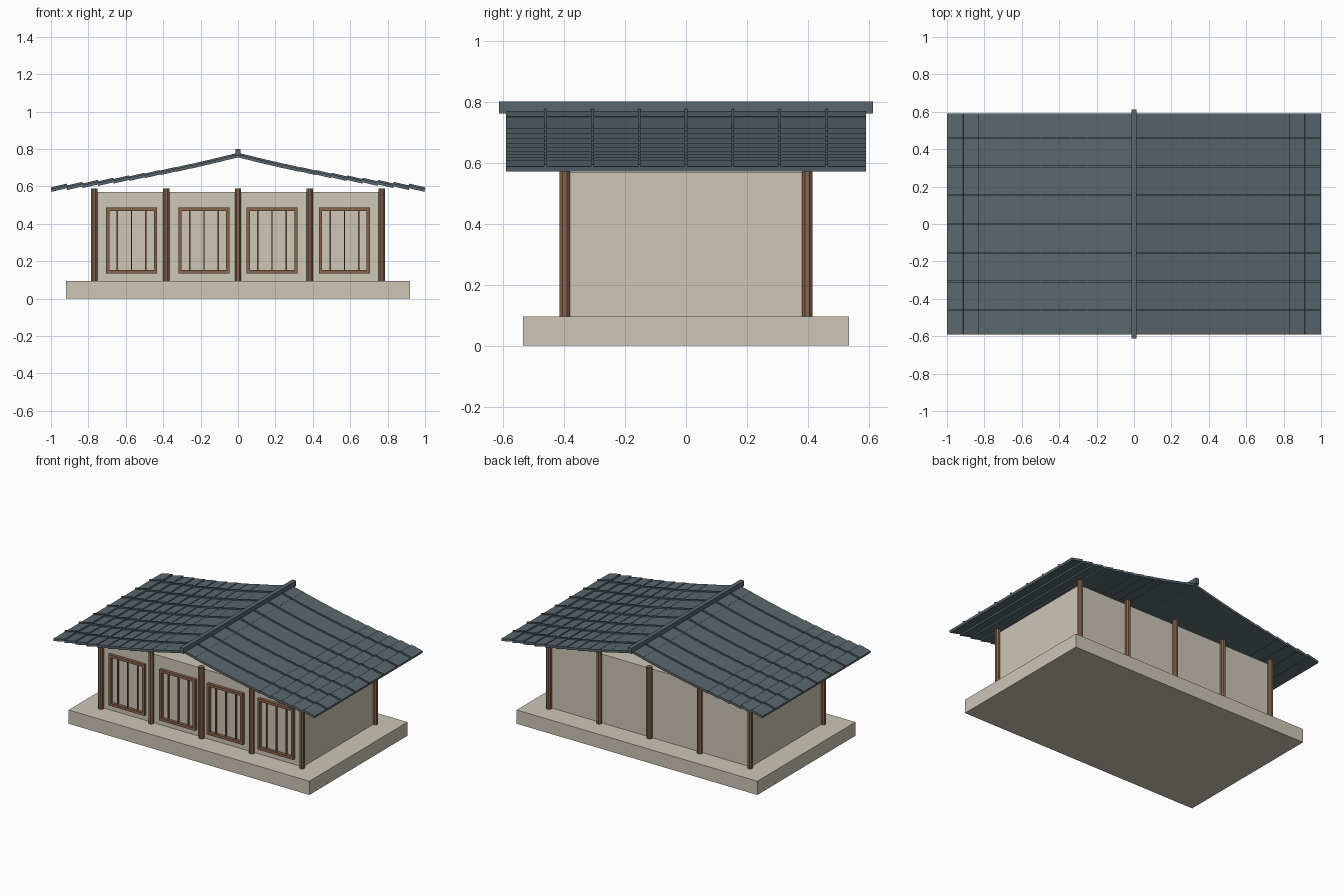
import bpy, bmesh, math
from mathutils import Matrix, Vector

if "Cube" in bpy.data.objects:
    bpy.data.objects.remove(bpy.data.objects["Cube"])


def material(name, rgb):
    m = bpy.data.materials.new(name)
    m.diffuse_color = (*rgb, 1)
    m.use_nodes = True
    m.node_tree.nodes["Principled BSDF"].inputs["Base Color"].default_value = m.diffuse_color
    return m


PLASTER = material("plaster", (0.61, 0.57, 0.47))
WOOD = material("wood", (0.25, 0.13, 0.07))
TILE = material("tile", (0.10, 0.135, 0.155))


def finish(name, bm, mat):
    mesh = bpy.data.meshes.new(name)
    bm.to_mesh(mesh)
    bm.free()
    mesh.materials.append(mat)
    ob = bpy.data.objects.new(name, mesh)
    bpy.context.collection.objects.link(ob)
    return ob


def add_box(bm, centre, size, frame=Matrix()):
    m = frame @ Matrix.Translation(Vector(centre)) @ Matrix.Diagonal((*size, 1))
    bmesh.ops.create_cube(bm, size=1, matrix=m)


def box(name, centre, size, mat):
    bm = bmesh.new()
    add_box(bm, centre, size)
    return finish(name, bm, mat)


# Plinth and solid walls
box("plinth", (0, 0, 0.0475), (1.84, 1.07, 0.095), PLASTER)
box("walls", (0, 0, 0.3325), (1.53, 0.77, 0.475), PLASTER)

# Octagonal posts along the front and back
for side, y in (("front", -0.398), ("back", 0.398)):
    for i in range(5):
        bm = bmesh.new()
        m = Matrix.Translation(((i - 2) * 0.3845, y, 0.3425)) @ Matrix.Rotation(math.pi / 8, 4, 'Z')
        bmesh.ops.create_cone(bm, cap_ends=True, segments=8, radius1=0.0185,
                              radius2=0.0185, depth=0.495, matrix=m)
        finish(f"{side}_post_{i + 1}", bm, WOOD)

# Lattice screens between the front posts
W, H, T = 0.274, 0.352, 0.018
for i, x in enumerate((-0.569, -0.182, 0.182, 0.569)):
    bm = bmesh.new()
    for s in (-1, 1):
        add_box(bm, (x + s * (W - T) / 2, -0.393, 0.311), (T, 0.026, H))
        add_box(bm, (x, -0.393, 0.311 + s * (H - T) / 2), (W - 2 * T, 0.026, T))
    for k in (-1, 0, 1):
        add_box(bm, (x + k * 0.076, -0.389, 0.311), (0.007, 0.014, H - 2 * T))
    finish(f"screen_{i + 1}", bm, WOOD)

# Roof: equally tilted courses following a sagging curve, each with seven ribs
COURSES, PITCH, THICK = 12, 0.083, 0.016
TILT = math.atan(0.235)
for side, s in (("right", 1), ("left", -1)):
    slabs, ribs = bmesh.new(), bmesh.new()
    for i in range(COURSES):
        t = (i + 0.5) / COURSES
        x = s * (i + 0.5) * PITCH
        z = 0.772 - 0.259 * t + 0.080 * t * t - THICK / 2
        frame = Matrix.Translation((x, 0, z)) @ Matrix.Rotation(s * TILT, 4, 'Y')
        add_box(slabs, (0, 0, 0), (0.089, 1.18, THICK), frame)
        for k in range(-3, 4):
            add_box(ribs, (0, k * 0.1535, THICK / 2 + 0.003), (0.087, 0.009, 0.010), frame)
    finish(f"{side}_roof_courses", slabs, TILE)
    finish(f"{side}_roof_ribs", ribs, TILE)

# Ridge beam
box("ridge_cap", (0, 0, 0.781), (0.028, 1.226, 0.038), TILE)
